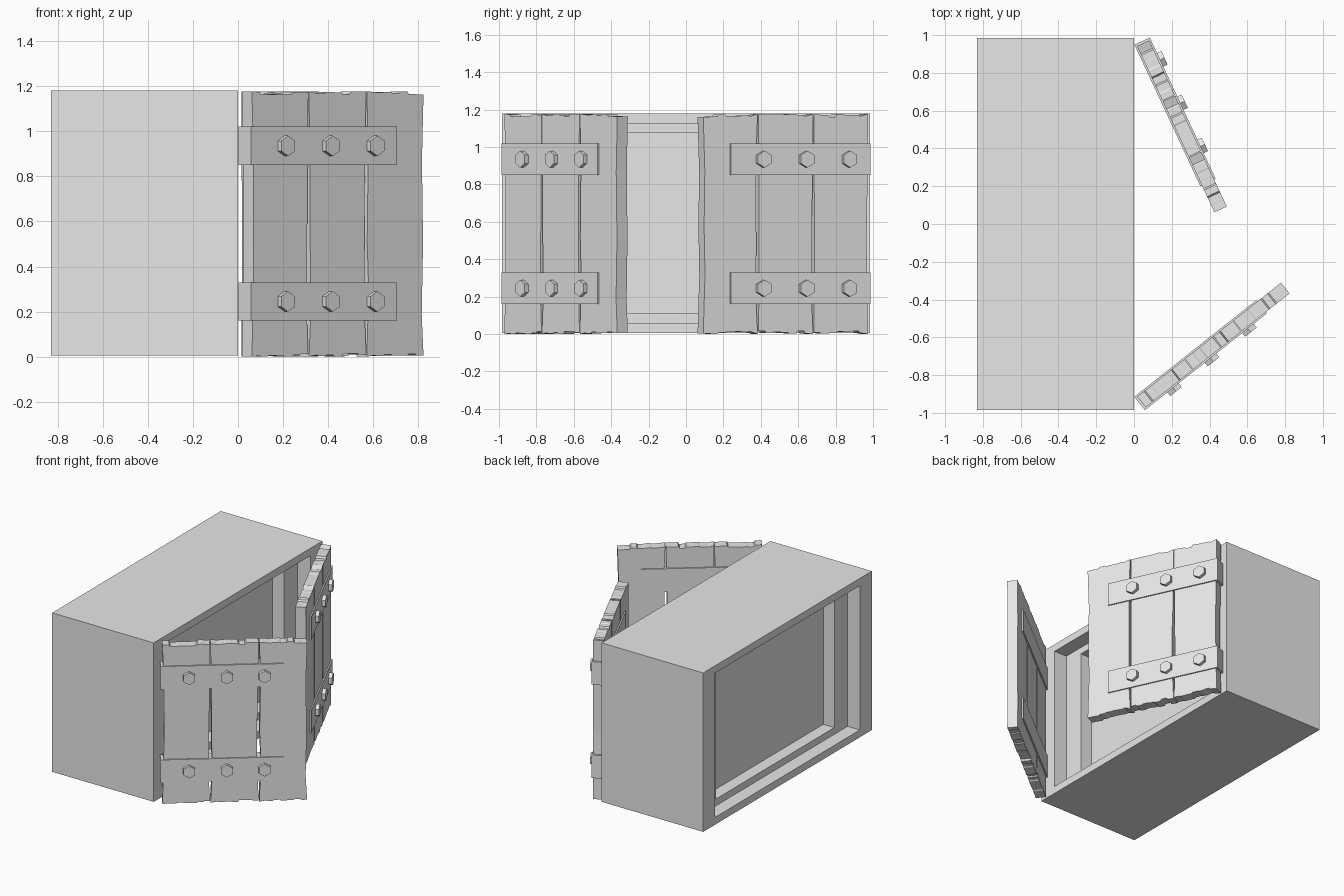
import bpy
import bmesh
import random
from math import radians
from mathutils import Matrix, Vector

if "Cube" in bpy.data.objects:
    bpy.data.objects.remove(bpy.data.objects["Cube"])

random.seed(4)
grey = bpy.data.materials.new("plain_grey")
grey.use_nodes = True
grey.diffuse_color = (0.8, 0.8, 0.8, 1)
grey.node_tree.nodes["Principled BSDF"].inputs["Base Color"].default_value = grey.diffuse_color

HEIGHT = 1.18
SLAB, STRAP = 0.072, 0.09      # thicknesses


def finish(name, bm, matrix=None):
    bmesh.ops.recalc_face_normals(bm, faces=bm.faces)
    mesh = bpy.data.meshes.new(name)
    bm.to_mesh(mesh)
    bm.free()
    mesh.materials.append(grey)
    obj = bpy.data.objects.new(name, mesh)
    bpy.context.collection.objects.link(obj)
    if matrix:
        obj.matrix_world = matrix
    return obj


# Window box: rectangular rings swept from the back panel, round the frame, to the front panel
def window_box():
    outer, opening, pane = (0.985, 0.5875), (0.845, 0.533), (0.69, 0.483)
    steps = [(-0.64, pane), (-0.73, pane), (-0.73, opening), (-0.83, opening), (-0.83, outer),
             (0, outer), (0, opening), (-0.105, opening), (-0.105, pane), (-0.2, pane)]
    bm = bmesh.new()
    rings = []
    for x, (hy, hz) in steps:
        corners = [(-hy, -hz), (hy, -hz), (hy, hz), (-hy, hz)]
        rings.append([bm.verts.new((x, y, 0.5925 + z)) for y, z in corners])
    for a, b in zip(rings, rings[1:]):
        for i in range(4):
            j = (i + 1) % 4
            bm.faces.new((a[i], a[j], b[j], b[i]))
    bm.faces.new(rings[0])
    bm.faces.new(rings[-1])
    finish("window_box", bm)


# Rough plank: ragged ends and wavering long edges, extruded to thickness
def plank(name, s0, s1, matrix):
    r = random.uniform
    zs = (0.25, 0.55, 0.85)
    n = 7

    def ragged(z, sign):
        points, level = [], 0
        for i in range(n + 1):
            s = s0 + (s1 - s0) * i / n
            points.append((s, z + sign * level))
            level = r(0, 0.016)
            if 0 < i < n:
                points.append((s + 0.008, z + sign * level))
        return points

    bottom = ragged(0, 1)
    right = [(s1 - r(0.002, 0.011), z + r(-0.08, 0.08)) for z in zs]
    top = ragged(HEIGHT - 0.003, -1)[::-1]
    left = [(s0 + r(0.002, 0.011), z + r(-0.08, 0.08)) for z in reversed(zs)]
    bm = bmesh.new()
    verts = [bm.verts.new((s, -SLAB / 2, z)) for s, z in bottom + right + top + left]
    face = bm.faces.new(verts)
    extruded = bmesh.ops.extrude_face_region(bm, geom=[face])
    moved = [g for g in extruded["geom"] if isinstance(g, bmesh.types.BMVert)]
    bmesh.ops.translate(bm, vec=(0, SLAB, 0), verts=moved)
    finish(name, bm, matrix)


def strap(name, length, z, matrix):
    bm = bmesh.new()
    bmesh.ops.create_cube(bm, size=1)
    bmesh.ops.scale(bm, vec=(length, STRAP, 0.17), verts=bm.verts)
    bmesh.ops.translate(bm, vec=(length / 2, 0, z), verts=bm.verts)
    finish(name, bm, matrix)


# Six-sided bolt head on the outer face of a strap
def bolt(name, s, z, side, matrix):
    bm = bmesh.new()
    place = Matrix.Translation((s, side * (STRAP / 2 + 0.01), z)) @ Matrix.Rotation(radians(90), 4, "X")
    bmesh.ops.create_cone(bm, cap_ends=True, segments=6, radius1=0.045, radius2=0.045,
                          depth=0.03, matrix=place)
    finish(name, bm, matrix)


# Shutter: three planks, two straps and six bolts, swung open about its hinge
def shutter(label, hinge, angle, side, first_bolt):
    matrix = Matrix.Translation(Vector(hinge)) @ Matrix.Rotation(radians(angle), 4, "Z")
    edges = (0.01, 0.333, 0.66, 0.985)
    for i in range(3):
        plank(f"{label}_plank_{i + 1}", edges[i] + 0.002, edges[i + 1] - 0.002, matrix)
    for level, z in (("lower", 0.245), ("upper", 0.935)):
        strap(f"{label}_{level}_strap", 0.825, z, matrix)
        for i in range(3):
            bolt(f"{label}_{level}_bolt_{i + 1}", first_bolt + i * 0.253, z, side, matrix)


window_box()
shutter("front_shutter", (0.03, -0.95, 0), 38.4, -1, 0.19)
shutter("rear_shutter", (0.043, 0.968, 0), -65, 1, 0.13)
